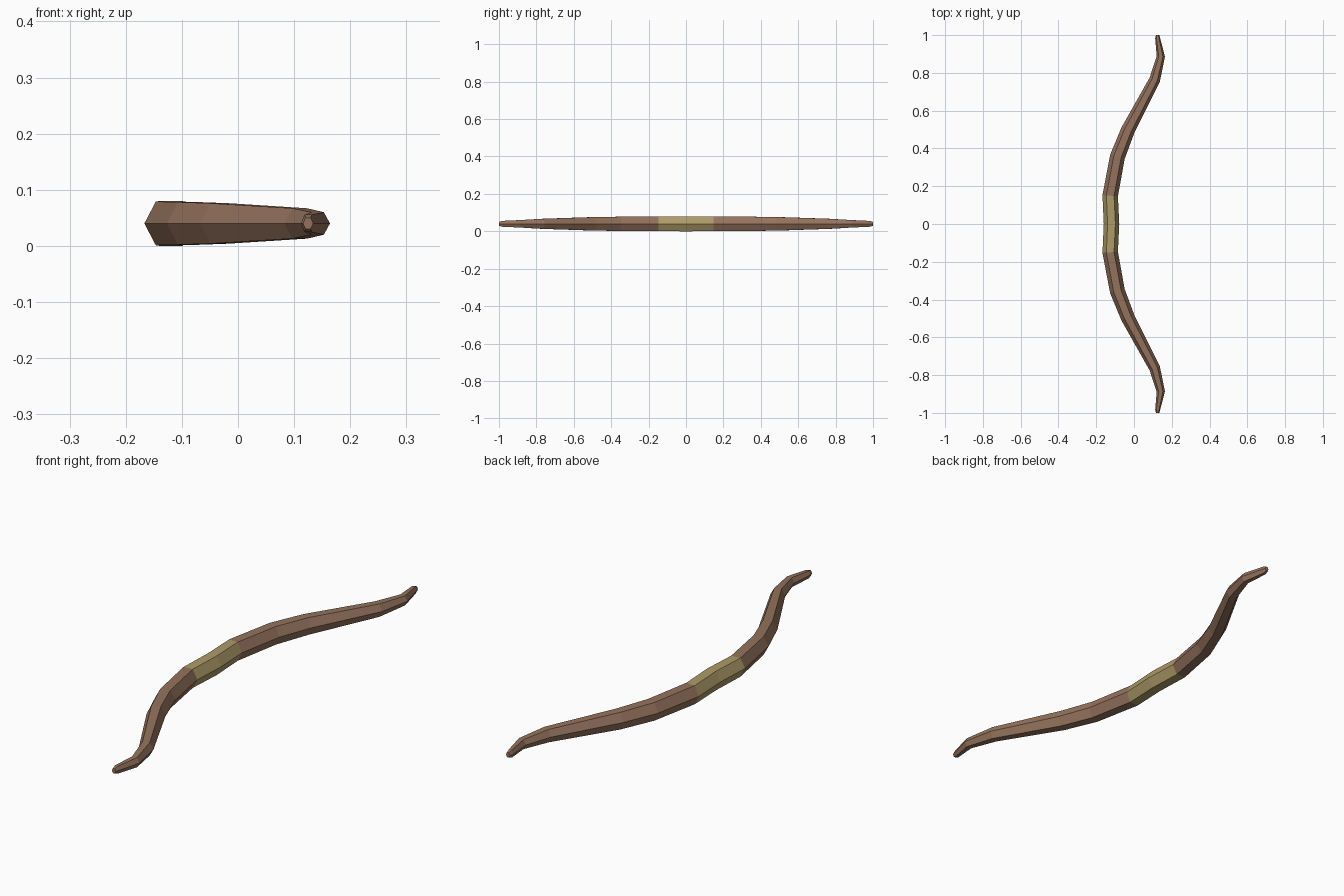
import bpy, bmesh, math
from mathutils import Vector

if "Cube" in bpy.data.objects:
    bpy.data.objects.remove(bpy.data.objects["Cube"])

Z = 0.04  # height of the bow's centre line


def material(name, rgb):
    m = bpy.data.materials.new(name)
    m.diffuse_color = (*rgb, 1)
    m.use_nodes = True
    m.node_tree.nodes["Principled BSDF"].inputs["Base Color"].default_value = m.diffuse_color
    return m


wood = material("wood", (0.30, 0.17, 0.11))
wrap = material("grip_wrap", (0.42, 0.33, 0.14))

# One half of the bow: x, y, half width, half height, from the middle to the tip
half = [
    (-0.119, 0.0, 0.041, 0.040),
    (-0.126, 0.15, 0.041, 0.039),
    (-0.088, 0.355, 0.040, 0.038),
    (-0.033, 0.495, 0.037, 0.036),
    (0.110, 0.765, 0.029, 0.027),
    (0.142, 0.887, 0.022, 0.020),
    (0.125, 0.985, 0.013, 0.0155),
    (0.125, 1.0, 0.009, 0.010),
]
path = [(x, -y, w, h) for x, y, w, h in half[:0:-1]] + half
n = len(half)


def sweep(name, first, last, mat):
    """Hexagonal tube through part of the path, mitred at each bend."""
    bm = bmesh.new()
    rings = []
    for i in range(first, last + 1):
        x, y, w, h = path[i]
        p = Vector((x, y))
        if i in (0, 1, len(path) - 2, len(path) - 1):
            t = Vector((0, 1))
            if i in (1, len(path) - 2):
                t = Vector((-0.1 if i > n else 0.1, 1)).normalized()
        else:
            a = (p - Vector(path[i - 1][:2])).normalized()
            b = (Vector(path[i + 1][:2]) - p).normalized()
            t = (a + b).normalized()
        side = Vector((t.y, -t.x, 0))
        ring = []
        for k in range(6):
            ang = k * math.pi / 3
            up = h * math.sin(ang) / math.sin(math.pi / 3)
            ring.append(bm.verts.new(Vector((x, y, Z + up)) + side * w * math.cos(ang)))
        rings.append(ring)
    for r, s in zip(rings, rings[1:]):
        for k in range(6):
            j = (k + 1) % 6
            bm.faces.new((r[k], r[j], s[j], s[k]))
    # close only the outer tips
    if first == 0:
        bm.faces.new(rings[0])
    if last == len(path) - 1:
        bm.faces.new(rings[-1])
    bmesh.ops.recalc_face_normals(bm, faces=bm.faces)
    # hexagonal sides face outwards
    mid = rings[0][0].link_faces[0]
    mesh = bpy.data.meshes.new(name)
    bm.to_mesh(mesh)
    bm.free()
    mesh.materials.append(mat)
    ob = bpy.data.objects.new(name, mesh)
    bpy.context.collection.objects.link(ob)
    return ob


# Two limbs and the wrapped grip between them
sweep("lower_limb", 0, n - 2, wood)
sweep("grip", n - 2, n, wrap)
sweep("upper_limb", n, len(path) - 1, wood)
